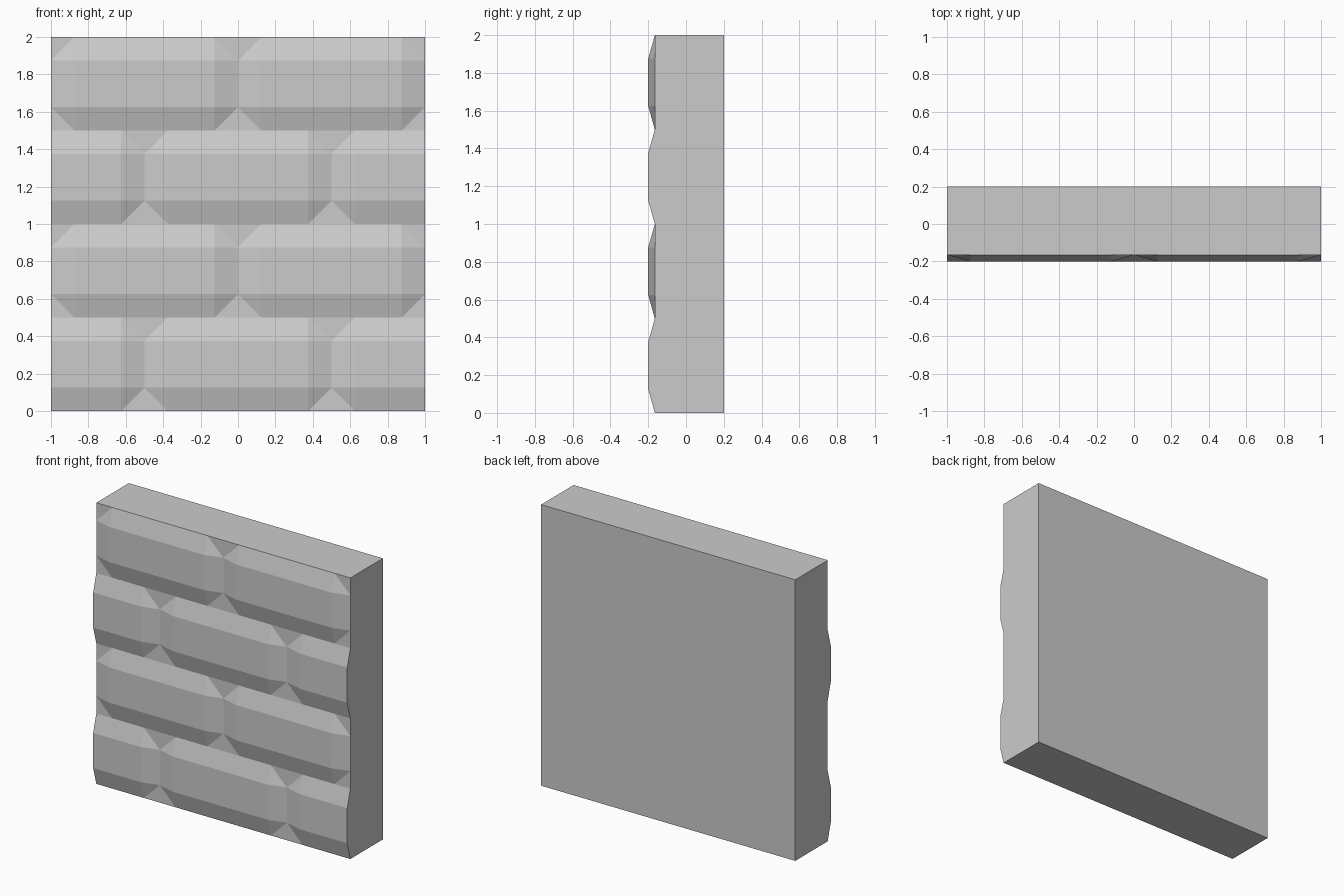
import bpy, bmesh

if "Cube" in bpy.data.objects:
    bpy.data.objects.remove(bpy.data.objects["Cube"])

N = 16                     # grid cells per side, each an eighth of a unit
STEP = 2 / N
BACK, JOINT, FACE = 0.2, -0.165, -0.2


def raised(i, k):
    """True where the grid point lies on a brick's flat front."""
    if k % 4 == 0:
        return False                       # mortar line between courses
    joint = 4 if (k // 4) % 2 == 0 else 0  # staggered vertical joints
    return i % 8 != joint


bm = bmesh.new()

# Brick relief as a front surface
verts = [[bm.verts.new((-1 + i * STEP, FACE if raised(i, k) else JOINT, k * STEP))
          for k in range(N + 1)] for i in range(N + 1)]
for i in range(N):
    for k in range(N):
        ids = [(i, k), (i + 1, k), (i + 1, k + 1), (i, k + 1)]
        quad = [verts[a][b] for a, b in ids]
        ups = [n for n in range(4) if raised(*ids[n])]
        if len(ups) == 1:
            # Chamfered brick corner: sloped triangle and flat triangle
            q = quad[ups[0]:] + quad[:ups[0]]
            bm.faces.new((q[0], q[1], q[3]))
            bm.faces.new((q[1], q[2], q[3]))
        else:
            bm.faces.new(quad)

# Sides and back of the wall
rim = [e for e in bm.edges if e.is_boundary]
ext = bmesh.ops.extrude_edge_only(bm, edges=rim)["geom"]
for v in ext:
    if isinstance(v, bmesh.types.BMVert):
        v.co.y = BACK
back_edges = [e for e in bm.edges if e.is_boundary]
bmesh.ops.holes_fill(bm, edges=back_edges, sides=0)

# Merge coplanar cells into clean flat faces
bmesh.ops.recalc_face_normals(bm, faces=bm.faces)
bmesh.ops.dissolve_limit(bm, angle_limit=0.01, verts=bm.verts, edges=bm.edges)

mesh = bpy.data.meshes.new("brick_wall")
bm.to_mesh(mesh)
bm.free()
wall = bpy.data.objects.new("brick_wall", mesh)
bpy.context.collection.objects.link(wall)
